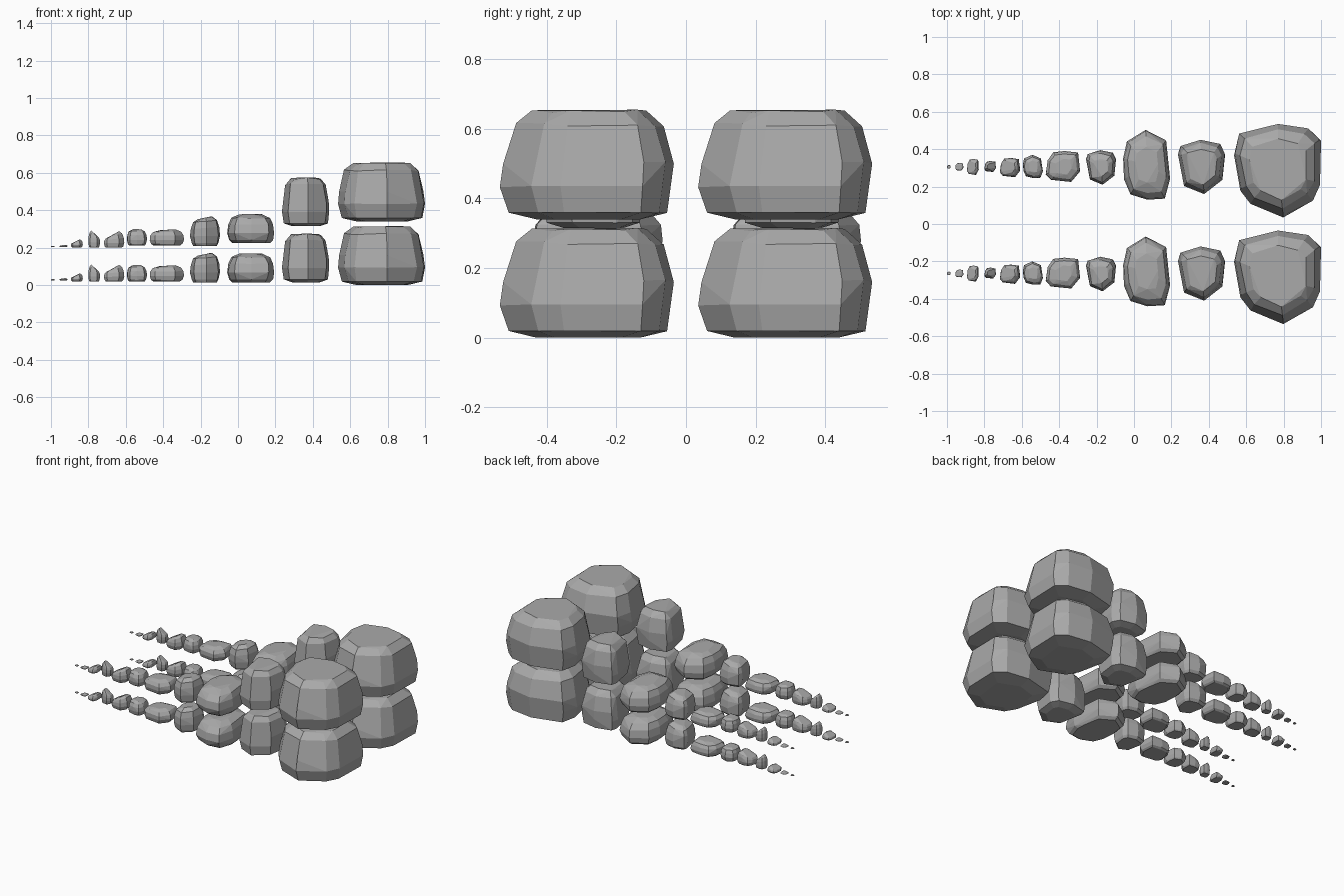
import bpy, bmesh, math, random
from mathutils import Vector

cube = bpy.data.objects.get("Cube")
if cube:
    bpy.data.objects.remove(cube)

# One stone grey for everything
grey = bpy.data.materials.new("stone_grey")
grey.use_nodes = True
colour = (0.4, 0.4, 0.4, 1)
grey.diffuse_color = colour
grey.node_tree.nodes["Principled BSDF"].inputs["Base Color"].default_value = colour

# Plan outlines, spanning -1 to 1 in x and y
BOULDER = [(-1, .33), (-.9, .76), (0, 1), (.7, .87), (1, .65), (.97, -.3),
           (.8, -.63), (.12, -1), (-.63, -.7), (-.86, -.42)]
WEDGE = [(-1, .48), (-.92, .78), (-.06, 1), (.78, .82), (1, .48), (.88, -.45),
         (.1, -1), (-.75, -.67)]
LOZENGE = [(-1, .17), (-.87, .66), (-.06, 1), (.83, .69), (.96, .03),
           (1, -.4), (.75, -.94), (.02, -1), (-.7, -.83), (-.96, -.4)]
BLOCK = [(-1, -.5), (-.9, .4), (-.55, .9), (.1, 1), (.9, .9), (1, -.3),
         (.5, -1), (-.7, -.85)]

# Rings as (height, plan scale, shift towards the back)
BULGED = [(0, .6, 0), (.06, .93, 0), (.3, 1, -.02), (.52, .99, .02),
          (.87, .87, .02), (1, .66, 0)]
DOMED = [(0, .8, 0), (.1, .92, 0), (.35, 1, 0), (.65, .96, 0),
         (.88, .82, 0), (1, .5, 0)]


def stone_mesh(name, size, outline, rings, slope, seed):
    """Convex chipped stone that exactly fills its size."""
    rng = random.Random(seed)
    points = []
    for height, scale, shift in rings:
        for px, py in outline:
            wobble = scale * rng.uniform(.96, 1.02)
            z = height * (1 + slope * px * height) + rng.uniform(-.02, .02) * height
            points.append(Vector((px * wobble, py * wobble + shift, z)))
    low = [min(p[i] for p in points) for i in range(3)]
    high = [max(p[i] for p in points) for i in range(3)]
    bm = bmesh.new()
    for p in points:
        unit = [(p[i] - low[i]) / (high[i] - low[i]) for i in range(3)]
        bm.verts.new(((unit[0] - .5) * size[0], (unit[1] - .5) * size[1],
                      unit[2] * size[2]))
    hull = bmesh.ops.convex_hull(bm, input=bm.verts)
    spare = [v for v in set(hull["geom_interior"] + hull["geom_unused"])
             if isinstance(v, bmesh.types.BMVert)]
    bmesh.ops.delete(bm, geom=spare, context='VERTS')
    # Merge nearly flat neighbours into broad facets
    bmesh.ops.dissolve_limit(bm, angle_limit=math.radians(7),
                             verts=bm.verts, edges=bm.edges)
    bmesh.ops.recalc_face_normals(bm, faces=bm.faces)
    mesh = bpy.data.meshes.new(name)
    bm.to_mesh(mesh)
    bm.free()
    mesh.materials.append(grey)
    return mesh


def stone_set(name, x, y, z, lift, outline=BLOCK, rings=DOMED, slope=0, seed=1):
    """The same stone in the front and back rows, on both layers."""
    size = (x[1] - x[0], y[1] - y[0], z[1] - z[0])
    mesh = stone_mesh(name, size, outline, rings, slope, seed)
    for row, row_y in (("back", 0), ("front", -.57)):
        for layer, layer_z in (("lower", 0), ("upper", lift)):
            stone = bpy.data.objects.new(f"{name}_{row}_{layer}", mesh)
            stone.location = (sum(x) / 2, sum(y) / 2 + row_y, z[0] + layer_z)
            bpy.context.collection.objects.link(stone)


# Each row shrinks from a large boulder down to a crumb
stone_set("large_boulder", (.535, 1), (.035, .535), (0, .315), .34, BOULDER, BULGED, seed=3)
stone_set("tall_boulder", (.235, .487), (.16, .45), (.015, .275), .30, WEDGE, BULGED, seed=4)
stone_set("long_boulder", (-.058, .193), (.13, .503), (.015, .17), .21, LOZENGE, seed=5)
stone_set("round_stone", (-.257, -.096), (.21, .395), (.015, .172), .195, WEDGE, slope=.06, seed=6)
stone_set("flat_stone", (-.472, -.288), (.225, .39), (.02, .106), .192, slope=.03, seed=7)
stone_set("small_stone", (-.594, -.487), (.246, .37), (.02, .107), .192, LOZENGE, seed=8)
stone_set("slanted_stone", (-.717, -.608), (.25, .353), (.02, .108), .18, slope=.25, seed=9)
stone_set("upright_stone", (-.8, -.738), (.278, .337), (.02, .11), .182, slope=-.22, seed=10)
stone_set("pebble", (-.893, -.83), (.262, .348), (.02, .062), .182, slope=.25, seed=11)
stone_set("small_pebble", (-.955, -.912), (.285, .326), (.025, .037), .178, slope=.15, seed=12)
stone_set("crumb", (-1, -.98), (.296, .315), (.025, .032), .178, seed=13)
